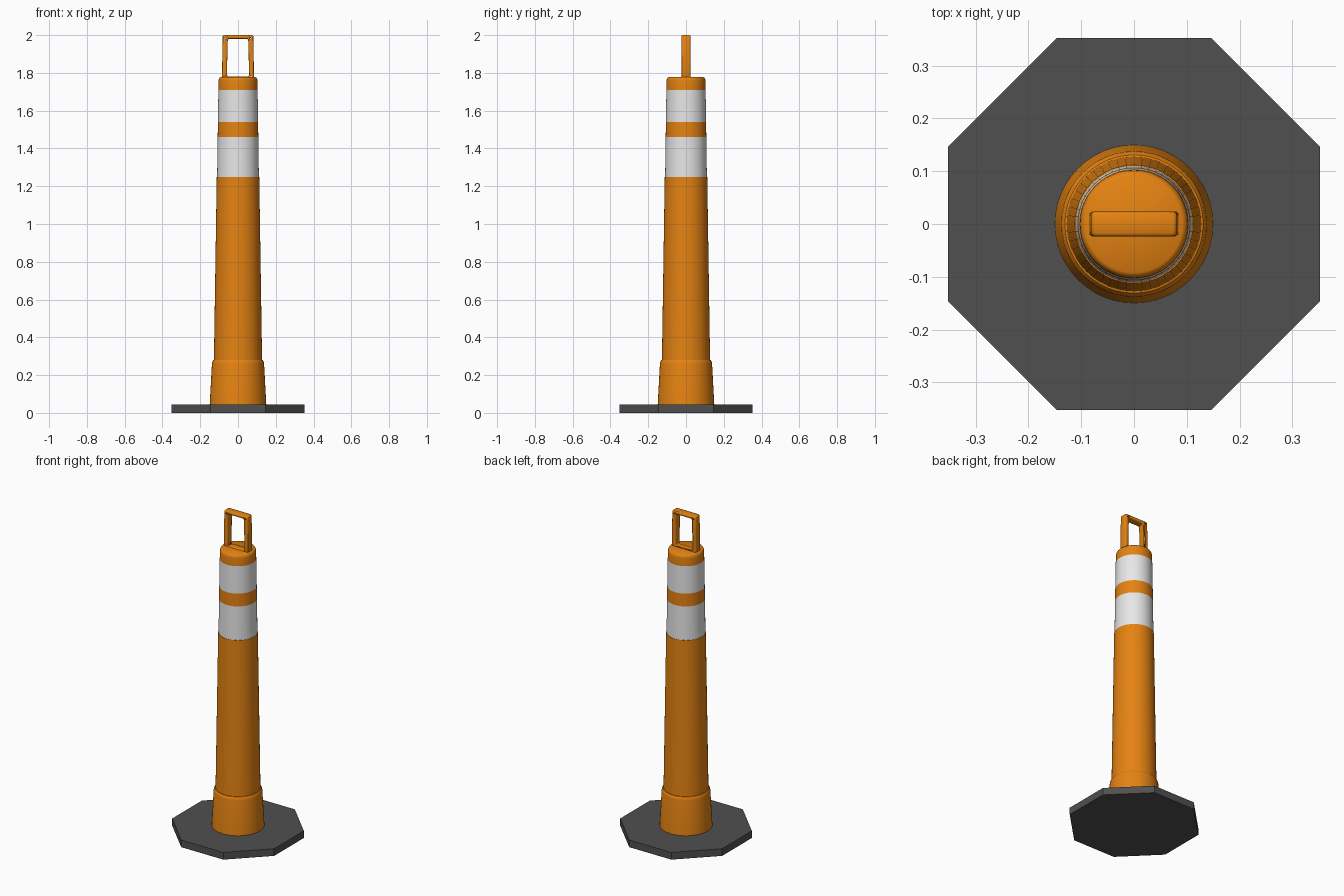
import bpy, bmesh
from math import cos, sin, pi, radians

cube = bpy.data.objects.get("Cube")
if cube:
    bpy.data.objects.remove(cube, do_unlink=True)


def material(name, rgb):
    m = bpy.data.materials.new(name)
    m.use_nodes = True
    m.diffuse_color = (*rgb, 1)
    m.node_tree.nodes["Principled BSDF"].inputs["Base Color"].default_value = (*rgb, 1)
    return m


orange = material("safety orange", (0.78, 0.225, 0.006))
white = material("reflective white", (0.8, 0.8, 0.8))
rubber = material("dark rubber", (0.08, 0.08, 0.08))


def finish(name, bm, mats, smooth=True):
    bmesh.ops.recalc_face_normals(bm, faces=bm.faces[:])
    mesh = bpy.data.meshes.new(name)
    bm.to_mesh(mesh)
    bm.free()
    for m in mats:
        mesh.materials.append(m)
    obj = bpy.data.objects.new(name, mesh)
    bpy.context.collection.objects.link(obj)
    if smooth:
        bpy.ops.object.select_all(action="DESELECT")
        obj.select_set(True)
        bpy.context.view_layer.objects.active = obj
        bpy.ops.object.shade_smooth_by_angle(angle=radians(35))
    return obj


def lathe(name, profile, mats, sides=48, turn=0.0, rule=None, smooth=True):
    """Revolve (radius, height) points about z and close both ends."""
    bm = bmesh.new()
    rings = []
    for r, z in profile:
        angles = [turn + 2 * pi * i / sides for i in range(sides)]
        rings.append([bm.verts.new((r * cos(a), r * sin(a), z)) for a in angles])
    for low, high in zip(rings, rings[1:]):
        for i in range(sides):
            j = (i + 1) % sides
            bm.faces.new((low[i], low[j], high[j], high[i]))
    bm.faces.new(rings[0][::-1])
    bm.faces.new(rings[-1])
    if rule:
        for f in bm.faces:
            f.material_index = rule(f.calc_center_median().z)
    return finish(name, bm, mats, smooth)


# Octagonal foot with flat sides facing the axes
foot_radius = 0.353 / cos(pi / 8)
lathe("base", [(foot_radius, 0), (foot_radius, 0.045)], [rubber],
      sides=8, turn=pi / 8, smooth=False)

# Collar around the bottom of the post, rounded at its top
lathe("collar", [(0.15, 0.04), (0.138, 0.262), (0.136, 0.272), (0.131, 0.279),
                 (0.12, 0.282)], [orange])

# Tapered post with two white bands, marked off by height
bands = [(1.25, 1.46), (1.54, 1.71)]
lathe("post",
      [(0.131, 0.04), (0.1275, 0.28), (0.1125, 1.25), (0.1105, 1.25),
       (0.1075, 1.46), (0.1065, 1.54), (0.1037, 1.71), (0.103, 1.757),
       (0.1015, 1.767), (0.098, 1.774), (0.092, 1.778)],
      [orange, white],
      rule=lambda z: int(any(a + 0.01 < z < b for a, b in bands)))

# Carrying loop, its lower bar sunk into the top of the post
outer = [(-0.085, 1.765), (0.085, 1.765), (0.081, 2.0), (-0.081, 2.0)]
inner = [(-0.059, 1.782), (0.059, 1.782), (0.054, 1.98), (-0.054, 1.98)]
bm = bmesh.new()
layers = [[[bm.verts.new((x, y, z)) for x, z in loop] for loop in (outer, inner)]
          for y in (-0.024, 0.024)]
(front_out, front_in), (back_out, back_in) = layers
for i in range(4):
    j = (i + 1) % 4
    for a, b in ((front_out, front_in), (back_out, back_in),
                 (front_out, back_out), (front_in, back_in)):
        bm.faces.new((a[i], a[j], b[j], b[i]))
bmesh.ops.bevel(bm, geom=bm.edges[:], offset=0.007, segments=3,
                profile=0.5, affect="EDGES", clamp_overlap=True)
finish("carrying_handle", bm, [orange])
